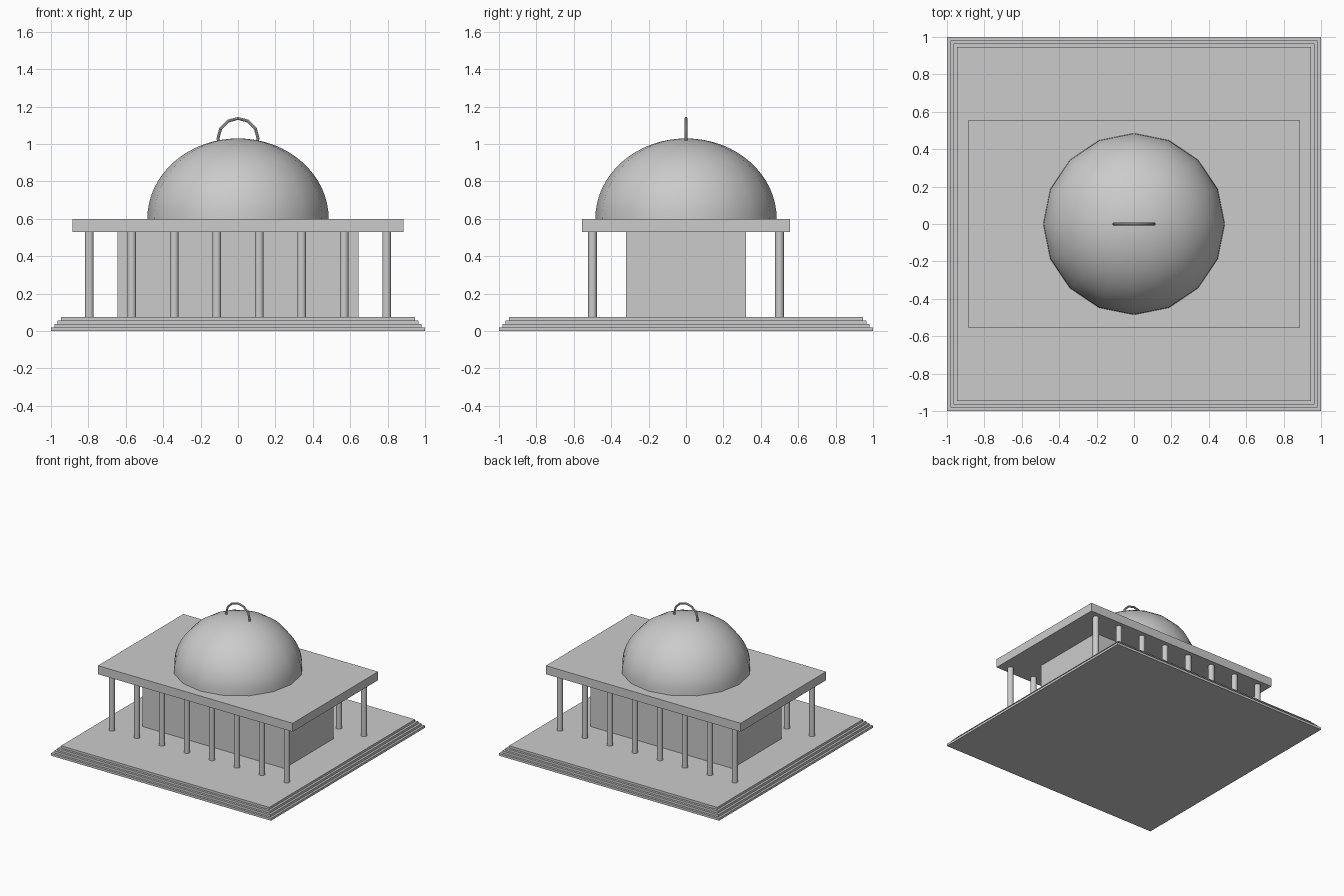
import bpy, bmesh, math

cube = bpy.data.objects.get("Cube")
if cube:
    bpy.data.objects.remove(cube, do_unlink=True)

# One plain stone colour for the whole building
STONE = (0.6, 0.6, 0.6, 1.0)
stone = bpy.data.materials.new("grey_stone")
stone.use_nodes = True
stone.diffuse_color = STONE
stone.node_tree.nodes["Principled BSDF"].inputs["Base Color"].default_value = STONE


def finish(obj, name, smooth=False):
    obj.name = name
    obj.data.name = name
    obj.data.materials.append(stone)
    if smooth:
        bpy.ops.object.select_all(action='DESELECT')
        obj.select_set(True)
        bpy.context.view_layer.objects.active = obj
        bpy.ops.object.shade_smooth_by_angle(angle=math.radians(35))
    return obj


def box(name, half_x, half_y, z0, z1):
    bpy.ops.mesh.primitive_cube_add(size=2, location=(0, 0, (z0 + z1) / 2))
    obj = bpy.context.object
    obj.scale = (half_x, half_y, (z1 - z0) / 2)
    bpy.ops.object.transform_apply(location=False, rotation=False, scale=True)
    return finish(obj, name)


BASE_TOP, ROOF_BOTTOM, ROOF_TOP = 0.075, 0.53, 0.60

# Stepped plinth
STEPS = 4
step_height = BASE_TOP / STEPS
for i in range(STEPS):
    half = 1.0 - 0.018 * i
    box(f"plinth_step_{i + 1}", half, half, i * step_height, (i + 1) * step_height)

# Inner hall and flat roof
box("hall_walls", 0.645, 0.32, BASE_TOP, ROOF_BOTTOM)
box("roof_slab", 0.885, 0.555, ROOF_BOTTOM, ROOF_TOP)

# Colonnades along the front and back
COLUMNS = 8
for side, y in (("front", -0.50), ("back", 0.50)):
    for i in range(COLUMNS):
        x = -0.795 + 1.59 * i / (COLUMNS - 1)
        bpy.ops.mesh.primitive_cylinder_add(
            vertices=16, radius=0.0235, depth=ROOF_BOTTOM - BASE_TOP,
            location=(x, y, (BASE_TOP + ROOF_BOTTOM) / 2))
        finish(bpy.context.object, f"{side}_column_{i + 1}", smooth=True)

# Dome: upper half of a slightly flattened sphere
mesh = bpy.data.meshes.new("dome")
bm = bmesh.new()
bmesh.ops.create_uvsphere(bm, u_segments=16, v_segments=32, radius=1)
lower = [v for v in bm.verts if v.co.z < -0.01]
bmesh.ops.delete(bm, geom=lower, context='VERTS')
bmesh.ops.scale(bm, vec=(0.485, 0.485, 0.43), verts=bm.verts)
bm.to_mesh(mesh)
bm.free()
dome = bpy.data.objects.new("dome", mesh)
dome.location.z = ROOF_TOP
bpy.context.collection.objects.link(dome)
finish(dome, "dome", smooth=True)

# Hoop standing on the crown, its lower half sunk in the dome
bpy.ops.mesh.primitive_torus_add(
    major_segments=12, minor_segments=8, major_radius=0.107, minor_radius=0.008,
    location=(0, 0, 1.03), rotation=(math.pi / 2, 0, 0))
finish(bpy.context.object, "crown_hoop", smooth=True)
